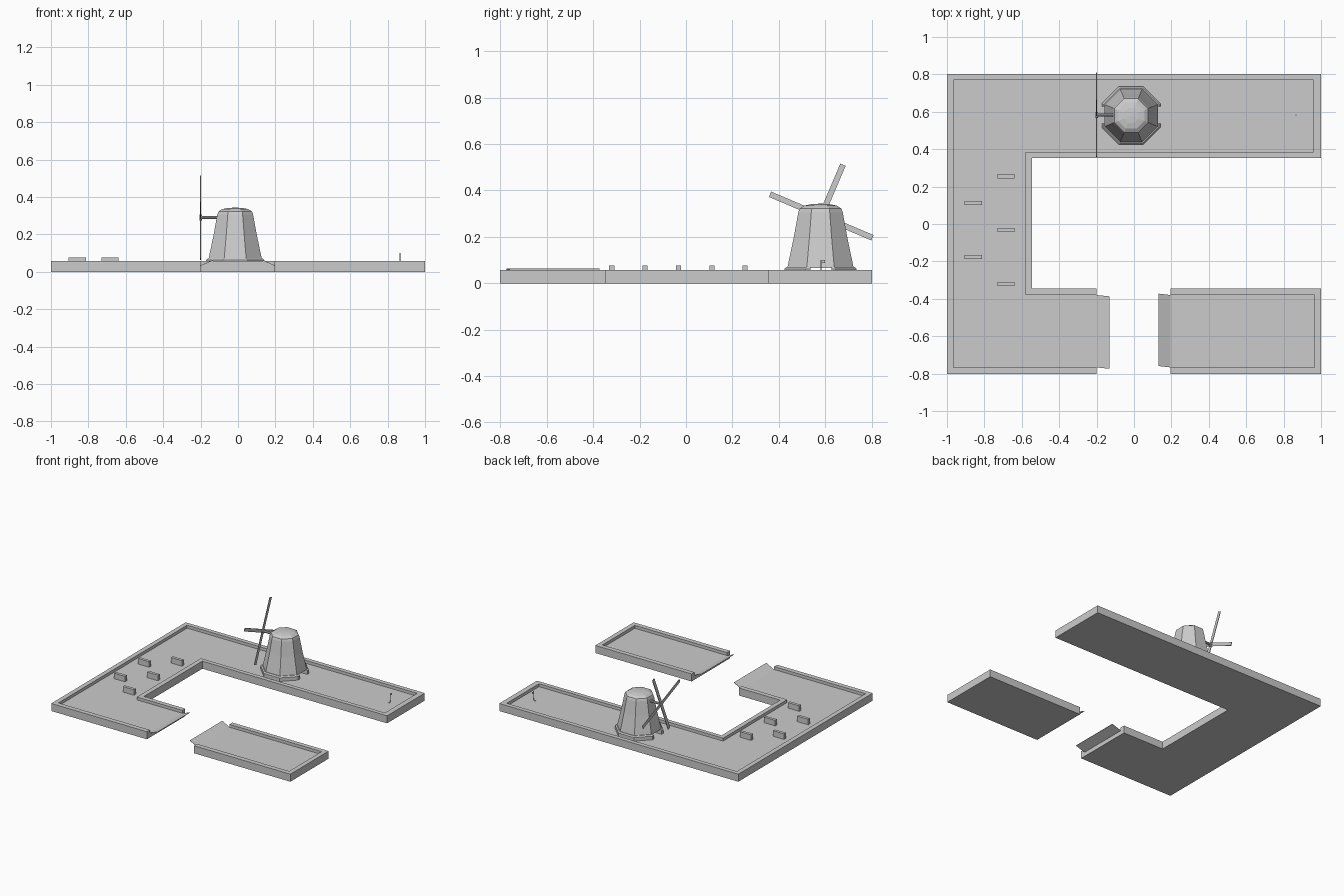
import bpy, bmesh, math
from mathutils import Matrix, Vector

if "Cube" in bpy.data.objects:
    bpy.data.objects.remove(bpy.data.objects["Cube"])

grey = bpy.data.materials.new("plain_grey")
grey.diffuse_color = (0.6, 0.6, 0.6, 1)
grey.use_nodes = True
grey.node_tree.nodes["Principled BSDF"].inputs["Base Color"].default_value = grey.diffuse_color


def finish(name, bm):
    bmesh.ops.recalc_face_normals(bm, faces=bm.faces[:])
    me = bpy.data.meshes.new(name)
    bm.to_mesh(me)
    bm.free()
    me.materials.append(grey)
    ob = bpy.data.objects.new(name, me)
    bpy.context.collection.objects.link(ob)
    return ob


def prism(name, pts, z0, z1):
    bm = bmesh.new()
    f = bm.faces.new([bm.verts.new((x, y, z0)) for x, y in pts])
    up = bmesh.ops.extrude_face_region(bm, geom=[f], use_keep_orig=True)["geom"]
    bmesh.ops.translate(bm, vec=(0, 0, z1 - z0),
                        verts=[v for v in up if isinstance(v, bmesh.types.BMVert)])
    return finish(name, bm)


def box(name, lo, hi, mat=None):
    bm = bmesh.new()
    bmesh.ops.create_cube(bm, size=1)
    lo, hi = Vector(lo), Vector(hi)
    for v in bm.verts:
        v.co = Vector((v.co[i] + 0.5) * (hi[i] - lo[i]) + lo[i] for i in range(3))
    if mat:
        bm.transform(mat)
    return finish(name, bm)


def lathe(name, profile, cx, cy, n, turn=0.0):
    """Stack of rings (radius, z) with flat caps."""
    bm = bmesh.new()
    rings = [[bm.verts.new((cx + r * math.cos(turn + math.tau * i / n),
                            cy + r * math.sin(turn + math.tau * i / n), z))
              for i in range(n)] for r, z in profile]
    for a, b in zip(rings, rings[1:]):
        for i in range(n):
            j = (i + 1) % n
            bm.faces.new((a[i], a[j], b[j], b[i]))
    bm.faces.new(rings[0][::-1])
    bm.faces.new(rings[-1])
    return finish(name, bm)


def rod_x(name, r, x0, x1, y, z, n=8):
    ob = lathe(name, [(r, x0), (r, x1)], 0, 0, n)
    ob.data.transform(Matrix.Translation((0, y, z)) @ Matrix.Rotation(math.pi / 2, 4, 'Y'))
    return ob


FLOOR, RIM = 0.035, 0.057

# C-shaped lane and its raised border
outer = [(-.2, -.803), (-1, -.803), (-1, .803), (1, .803), (1, .353),
         (-.545, .353), (-.545, -.345), (-.2, -.345)]
inner = [(-.2, -.38), (-.58, -.38), (-.58, .385), (.96, .385),
         (.96, .77), (-.965, .77), (-.965, -.767), (-.2, -.767)]
prism("main_lane_border", outer + inner, 0, RIM)
prism("main_lane_floor", inner, 0, FLOOR)

# separate starting lane
outer = [(.195, -.345), (1, -.345), (1, -.803), (.195, -.803)]
inner = [(.195, -.767), (.965, -.767), (.965, -.38), (.195, -.38)]
prism("start_lane_border", outer + inner, 0, RIM)
prism("start_lane_floor", inner, 0, FLOOR)

# jump ramps rising to the gap
for name, x0, x1, dy in (("landing_ramp", -.2, -.13, -.007), ("jump_ramp", .195, .13, .008)):
    bm = bmesh.new()
    t = 0.003
    ends = [(x0, -.767, FLOOR), (x0, -.38, FLOOR),
            (x1, -.38 + dy, .064), (x1, -.767 + dy, .064)]
    top = [bm.verts.new(p) for p in ends]
    low = [bm.verts.new((x, y, z - t)) for x, y, z in ends]
    bm.faces.new(top)
    bm.faces.new(low[::-1])
    for i in range(4):
        j = (i + 1) % 4
        bm.faces.new((top[i], low[i], low[j], top[j]))
    finish(name, bm)

# bumper blocks
for i, (x, y) in enumerate([(-.685, .255), (-.86, .112), (-.685, -.033),
                            (-.86, -.177), (-.685, -.32)]):
    box(f"bumper_{i + 1}", (x - .046, y - .011, FLOOR - .002), (x + .046, y + .011, .077))

# windmill plinth, with a ball tunnel cut along x
MX, MY = -.015, .58
K = 1 / math.cos(math.pi / 8)
T = math.pi / 8
plinth = lathe("mill_plinth", [(.156 * K, FLOOR - .002), (.156 * K, .062), (.148 * K, .07)],
               MX, MY, 8, T)
cutter = box("tunnel_cutter", (MX - .3, .537, 0), (MX + .3, .627, .2))
mod = plinth.modifiers.new("tunnel", 'BOOLEAN')
mod.object = cutter
mod.operation = 'DIFFERENCE'
mod.solver = 'EXACT'
dg = bpy.context.evaluated_depsgraph_get()
cut_mesh = bpy.data.meshes.new_from_object(plinth.evaluated_get(dg))
plinth.modifiers.clear()
plinth.data = cut_mesh
bpy.data.objects.remove(cutter)

# windmill tower and cap
lathe("mill_tower", [(.143 * K, .066), (.136 * K, .1), (.115 * K, .2), (.096 * K, .305)],
      MX, MY, 8, T)
lathe("mill_cap", [(.096 * K, .305), (.09 * K, .322), (.07 * K, .335), (.04 * K, .341),
                   (.008, .343)], MX, MY, 8, T)

# axle, hub and four sails
HY, HZ = .583, .29
rod_x("sail_axle", .009, -.2, -.08, HY, HZ)
rod_x("sail_hub", .016, -.207, -.192, HY, HZ)
for i in range(4):
    a = math.radians(67 + 90 * i)
    m = Matrix.Translation((-.2, HY, HZ)) @ Matrix.Rotation(a, 4, 'X')
    box(f"sail_{i + 1}", (-.002, .008, -.0125), (.002, .24, .0125), m)

# hole and flag
lathe("hole", [(.012, FLOOR - .002), (.012, FLOOR + .001)], .857, .58, 12)
lathe("flag_pole", [(.0025, FLOOR - .002), (.0025, .1)], .866, .583, 6)
box("flag", (.865, .583, .088), (.867, .6, .1))
